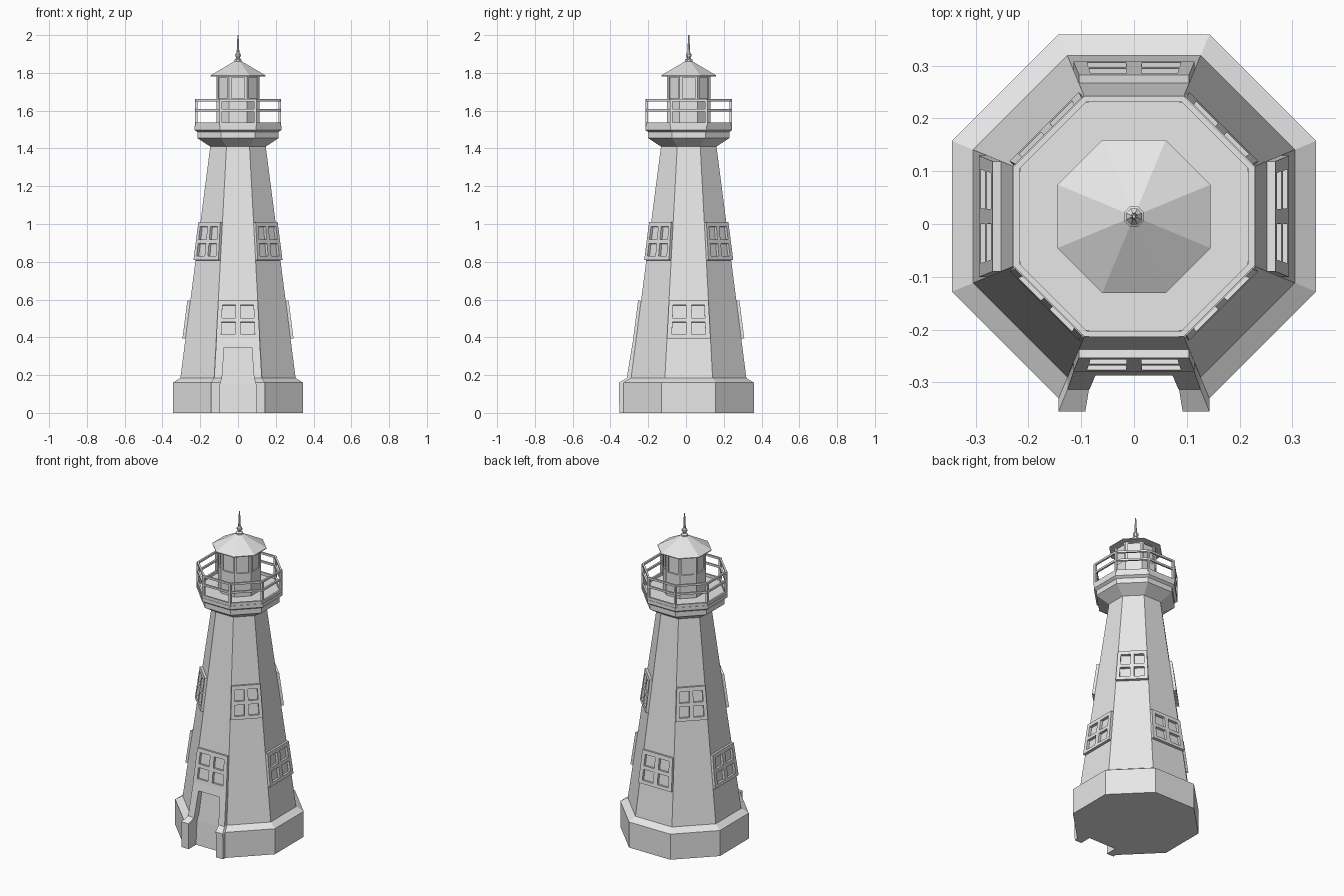
import bpy
import bmesh
from math import cos, sin, pi
from mathutils import Vector

cube = bpy.data.objects.get("Cube")
if cube:
    bpy.data.objects.remove(cube, do_unlink=True)

SIDES = 8
CY = 0.0145               # the octagon axis sits slightly behind the origin
HALF = math_tan = sin(pi / SIDES) / cos(pi / SIDES)   # half side per unit apothem

stone = bpy.data.materials.new("light_grey")
stone.use_nodes = True
stone.diffuse_color = (0.8, 0.8, 0.8, 1)
stone.node_tree.nodes["Principled BSDF"].inputs["Base Color"].default_value = (0.8, 0.8, 0.8, 1)


def finish(name, bm):
    """Turn a bmesh into a named object."""
    bmesh.ops.recalc_face_normals(bm, faces=bm.faces)
    mesh = bpy.data.meshes.new(name)
    bm.to_mesh(mesh)
    bm.free()
    mesh.materials.append(stone)
    obj = bpy.data.objects.new(name, mesh)
    bpy.context.collection.objects.link(obj)
    return obj


def on_face(k, across, out, z):
    """Point on octagon side k (side 6 is the front)."""
    a = k * pi / 4
    return Vector((cos(a) * out - sin(a) * across, CY + sin(a) * out + cos(a) * across, z))


def octagon(name, profile, closed=False):
    """Sweep (apothem, z) points around eight flat sides."""
    bm = bmesh.new()
    rings = [[bm.verts.new(on_face(k, r * HALF, r, z)) for k in range(SIDES)] for r, z in profile]
    pairs = list(zip(rings, rings[1:]))
    if closed:
        pairs.append((rings[-1], rings[0]))
    else:
        bm.faces.new(rings[0])
        bm.faces.new(rings[-1])
    for low, high in pairs:
        for i in range(SIDES):
            j = (i + 1) % SIDES
            bm.faces.new((low[i], low[j], high[j], high[i]))
    return finish(name, bm)


def frame(name, k, z0, z1, apothem, us, vs, holes, depth):
    """Raised frame over one side, with open panes at the given grid cells."""
    bm = bmesh.new()
    grid = []
    for v in vs:
        z = z0 + (z1 - z0) * v
        r = apothem(z)
        grid.append([bm.verts.new(on_face(k, u * r * HALF, r + depth, z)) for u in us])
    for j in range(len(vs) - 1):
        for i in range(len(us) - 1):
            if (i, j) not in holes:
                bm.faces.new((grid[j][i], grid[j][i + 1], grid[j + 1][i + 1], grid[j + 1][i]))
    obj = finish(name, bm)
    # face outward so that the thickness goes into the wall
    if obj.data.polygons[0].normal.dot(on_face(k, 0, 1, 0) - on_face(k, 0, 0, 0)) < 0:
        obj.data.flip_normals()
    mod = obj.modifiers.new("thickness", "SOLIDIFY")
    mod.thickness = depth + 0.002
    mod.offset = -1
    return obj


def prism(name, sections):
    """Solid from (half width, inner apothem, outer apothem, z) levels on the front."""
    bm = bmesh.new()
    rings = []
    for w, inner, outer, z in sections:
        corners = ((-w, inner), (w, inner), (w, outer), (-w, outer))
        rings.append([bm.verts.new(on_face(6, u, r, z)) for u, r in corners])
    bm.faces.new(rings[0])
    bm.faces.new(rings[-1])
    for low, high in zip(rings, rings[1:]):
        for i in range(4):
            j = (i + 1) % 4
            bm.faces.new((low[i], low[j], high[j], high[i]))
    return finish(name, bm)


def wall(z):
    return 0.305 - (z - 0.185) * 0.129


# Tower with plinth
tower = octagon("tower", [(0.345, 0), (0.345, 0.16), (0.305, 0.185), (0.147, 1.41)])

# Door surround and the opening cut through it
surround = prism("door_surround", [(0.143, 0.28, 0.367, 0), (0.143, 0.28, 0.37, 0.16),
                                   (0.126, 0.28, 0.328, 0.185), (0.114, 0.26, 0.293, 0.395)])
opening = prism("door_opening_cutter", [(0.095, 0.297, 0.6, -0.05), (0.095, 0.285, 0.6, 0.15),
                                        (0.084, 0.281, 0.6, 0.19), (0.073, 0.264, 0.6, 0.345)])
opening.hide_render = True
opening.hide_viewport = True
for part in (tower, surround):
    cut = part.modifiers.new("door_opening", "BOOLEAN")
    cut.operation = "DIFFERENCE"
    cut.solver = "EXACT"
    cut.object = opening

# Windows: low ones on the straight sides, high ones on the diagonal sides
pane_us = (-1, -0.78, -0.13, 0.13, 0.78, 1)
pane_vs = (0, 0.1, 0.43, 0.54, 0.88, 1)
panes = {(1, 1), (3, 1), (1, 3), (3, 3)}
for k in range(SIDES):
    z0 = 0.81 if k % 2 else 0.395
    frame(f"window_{k + 1}", k, z0, z0 + 0.2, wall, pane_us, pane_vs, panes, 0.016)

# Gallery
octagon("gallery_deck", [(0.147, 1.41), (0.215, 1.455), (0.215, 1.487),
                         (0.23, 1.498), (0.23, 1.52)])
for name, z, h in (("gallery_curb", 1.528, 0.009), ("middle_rail", 1.602, 0.006),
                   ("top_rail", 1.655, 0.006)):
    octagon(name, [(0.217, z - h), (0.228, z - h), (0.228, z + h), (0.217, z + h)], True)
for k in range(SIDES):
    bm = bmesh.new()
    bmesh.ops.create_cube(bm, size=1)
    bmesh.ops.scale(bm, vec=(0.013, 0.013, 0.14), verts=bm.verts)
    bmesh.ops.translate(bm, vec=on_face(k, 0.222 * HALF, 0.222, 1.588), verts=bm.verts)
    finish(f"rail_post_{k + 1}", bm)

# Lantern room with recessed panes
octagon("lantern_room", [(0.107, 1.5), (0.107, 1.785)])
octagon("lantern_wall", [(0.1, 1.51), (0.115, 1.51), (0.115, 1.655), (0.1, 1.655)], True)
for k in range(SIDES):
    frame(f"lantern_frame_{k + 1}", k, 1.655, 1.785, lambda z: 0.115,
          (-1, -0.72, 0.72, 1), (0, 0.08, 0.93, 1), {(1, 1)}, 0)
    bpy.data.objects[f"lantern_frame_{k + 1}"].modifiers["thickness"].thickness = 0.009

# Roof and finial
octagon("roof", [(0.11, 1.782), (0.145, 1.782), (0.145, 1.787), (0.018, 1.862)])
octagon("finial", [(0.019, 1.853), (0.019, 1.87), (0.009, 1.877), (0.015, 1.89),
                   (0.015, 1.898), (0.007, 1.909), (0.006, 1.94), (0.003, 2.0)])
